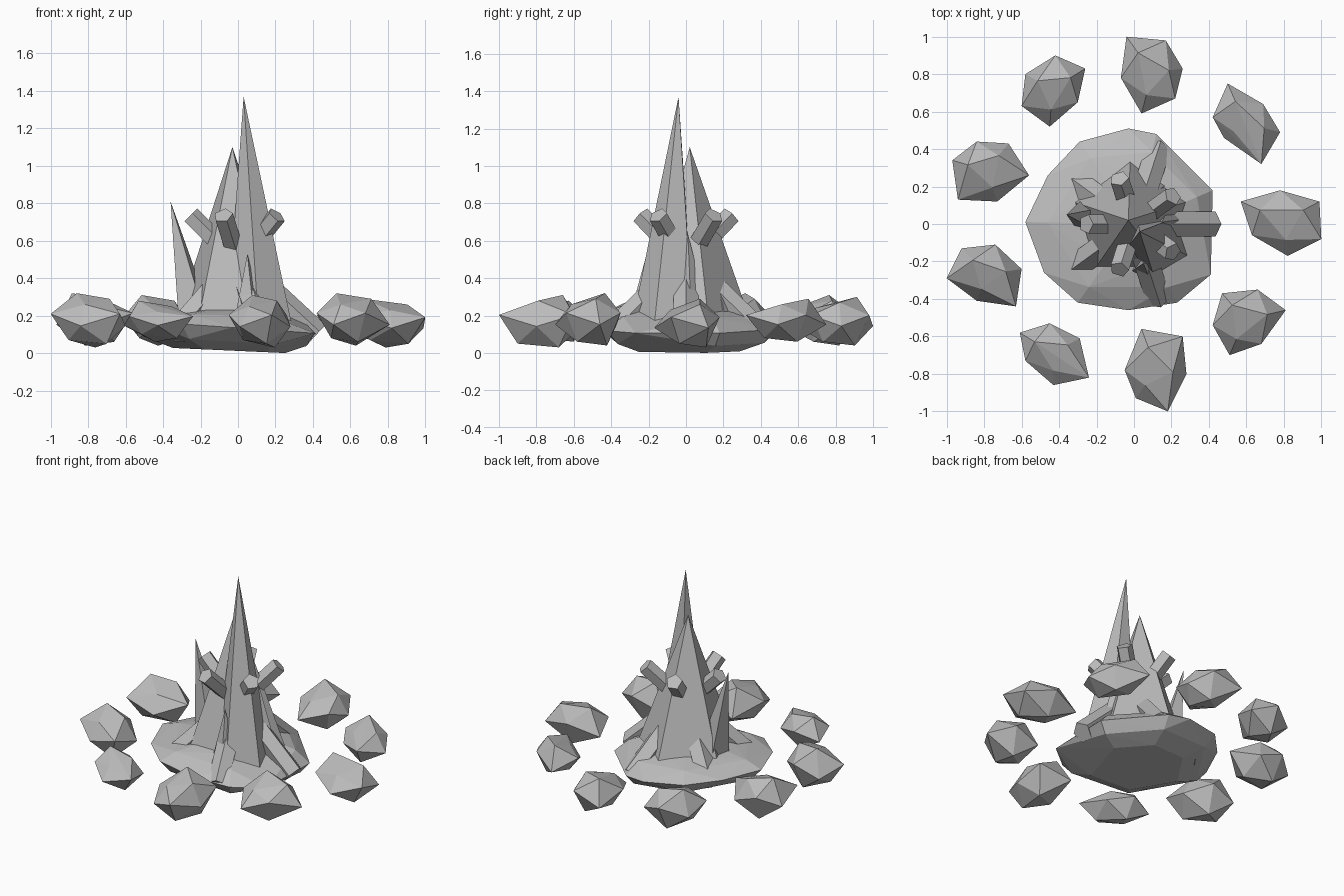
import bpy, bmesh, math
from mathutils import Vector, Matrix

old = bpy.data.objects.get("Cube")
if old:
    bpy.data.objects.remove(old)

# One plain stone colour
stone = bpy.data.materials.new("stone grey")
stone.use_nodes = True
GREY = (0.5, 0.5, 0.5, 1)
stone.diffuse_color = GREY
stone.node_tree.nodes["Principled BSDF"].inputs["Base Color"].default_value = GREY


def finish(bm, name):
    bmesh.ops.recalc_face_normals(bm, faces=bm.faces)
    mesh = bpy.data.meshes.new(name)
    bm.to_mesh(mesh)
    bm.free()
    mesh.materials.append(stone)
    obj = bpy.data.objects.new(name, mesh)
    bpy.context.collection.objects.link(obj)
    return obj


def polar(radius, degrees, z):
    a = math.radians(degrees)
    return Vector((radius * math.cos(a), radius * math.sin(a), z))


def faceted_hull(name, points):
    """Convex stone around a handful of points."""
    bm = bmesh.new()
    for p in points:
        bm.verts.new(p)
    hull = bmesh.ops.convex_hull(bm, input=bm.verts)
    loose = {g for g in hull["geom_interior"] + hull["geom_unused"] if isinstance(g, bmesh.types.BMVert)}
    bmesh.ops.delete(bm, geom=list(loose), context="VERTS")
    return finish(bm, name)


def spike(name, base, tip, radius, sides=5, turn=0):
    """Pyramid with a level base and a freely placed tip."""
    ring = [Vector(base) + polar(radius, turn + 360 * i / sides, 0) for i in range(sides)]
    return faceted_hull(name, ring + [tip])


def beam(name, start, end, radius):
    """Five-sided prism between two points."""
    axis = end - start
    bm = bmesh.new()
    place = Matrix.Translation((start + end) / 2) @ axis.to_track_quat("Z", "Y").to_matrix().to_4x4()
    bmesh.ops.create_cone(bm, cap_ends=True, segments=5, radius1=radius,
                          radius2=radius, depth=axis.length, matrix=place)
    return finish(bm, name)


def rock(name, low, high, outline):
    """Uneven twenty-sided stone: zigzag waist with a small triangle above and below."""
    waist = [Vector((x, y, 0)) for x, y in outline]
    centre = sum(waist, Vector()) / len(waist)
    height = high - low
    points = []
    for i, p in enumerate(waist):
        even = i % 2 == 0
        inner = centre.lerp(p, .55)
        p.z = low + height * (.4 if even else .62)
        inner.z = high - .015 * i if even else low + .01 * (i - 1)
        points += [p, inner]
    return faceted_hull(name, points)


# Broad faceted base, hull of shrinking copies of its outline
base_outline = [(-.58, .01), (-.46, .26), (-.29, .44), (-.03, .51), (.12, .48), (.22, .38),
                (.42, .18), (.41, -.27), (.23, -.42), (-.03, -.46), (-.3, -.42), (-.48, -.26)]
rings = [(.6, .012, -.045, 2), (.87, .06, -.06, 2), (1, .135, -.07, 1),
         (.8, .2, -.03, 2), (.5, .235, 0, 2)]
faceted_hull("base_rock", [(x * scale, y * scale, height + slope * x * scale)
                           for scale, height, slope, step in rings
                           for x, y in base_outline[::step]])

# Tall central spikes
spike("main_spike", (.12, -.11, .1), (.03, -.04, 1.37), .19, 5, -20)
spike("second_spike", (-.02, .02, .1), (-.03, .02, 1.1), .35, 5, 90)
spike("leaning_spike", (-.22, .04, .15), (-.36, .05, .81), .11, 4, 30)

# Slim spikes hugging the core
spike("left_side_spike", (.2, .03, .15), (.15, .01, .64), .1, 4)
spike("front_spike", (.06, -.23, .15), (.05, -.21, .53), .09, 4, 20)
spike("right_front_spike", (-.17, -.15, .15), (-.12, -.1, .5), .12, 4, 50)
spike("back_spike", (.08, .2, .15), (.05, .13, .55), .11, 4, 10)

# Short crystals pointing up and long ones running down to the base
for i in range(5):
    high = 36 + 72 * i
    low = 72 * i
    beam(f"upper_crystal_{i + 1}", polar(.05, high, .53), polar(.255, high, .735), .053)
    beam(f"lower_crystal_{i + 1}", polar(.14, low, .36), polar(.42, low, .1), .07)

# Ring of loose rocks: lowest and highest z, then the waist outline
ring_rocks = [
    (.04, .3, [(-.04, 1), (.17, .98), (.26, .83), (.22, .67), (.04, .59), (-.07, .78)]),
    (.06, .29, [(.5, .75), (.69, .64), (.78, .49), (.68, .32), (.48, .46), (.42, .57)]),
    (.03, .29, [(.57, .12), (.78, .18), (.99, .12), (1, -.08), (.82, -.17), (.63, -.06)]),
    (.04, .32, [(.47, -.37), (.66, -.35), (.81, -.46), (.68, -.64), (.51, -.7), (.42, -.54)]),
    (.03, .31, [(.04, -.56), (.26, -.6), (.28, -.8), (.18, -1), (.01, -.93), (-.05, -.78)]),
    (.06, .28, [(-.61, -.58), (-.45, -.53), (-.29, -.61), (-.24, -.82), (-.43, -.86), (-.58, -.73)]),
    (.03, .32, [(-.92, -.13), (-.74, -.11), (-.6, -.24), (-.63, -.44), (-.84, -.41), (-1, -.29)]),
    (.04, .32, [(-.97, .34), (-.84, .44), (-.67, .43), (-.56, .26), (-.73, .12), (-.94, .13)]),
    (.04, .31, [(-.58, .8), (-.42, .9), (-.26, .83), (-.3, .65), (-.45, .52), (-.6, .63)]),
]
for i, spec in enumerate(ring_rocks):
    rock(f"ring_rock_{i + 1}", *spec)
